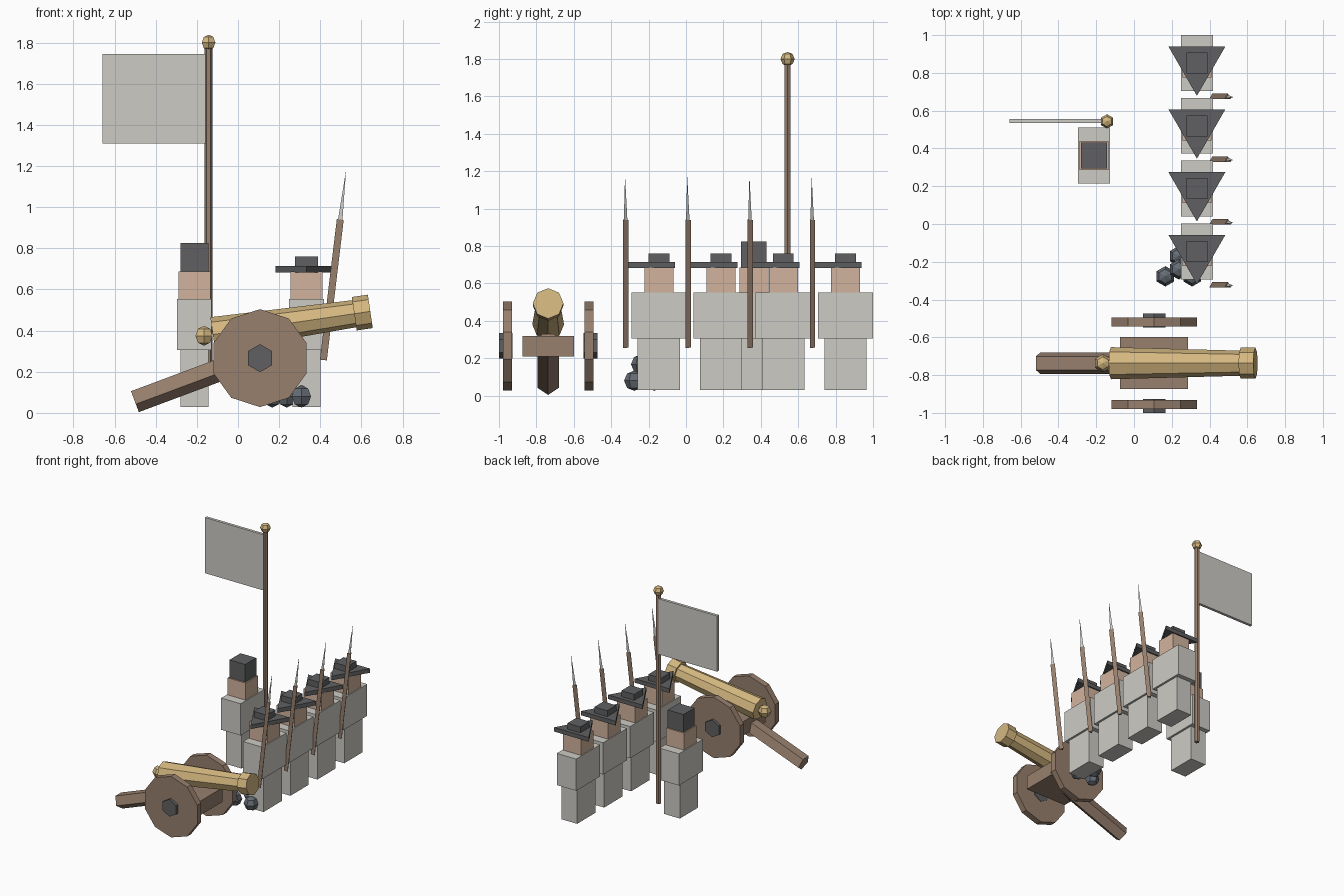
import bpy
import math
from mathutils import Vector

cube = bpy.data.objects.get("Cube")
if cube:
    bpy.data.objects.remove(cube, do_unlink=True)


def material(name, r, g, b):
    m = bpy.data.materials.new(name)
    m.use_nodes = True
    m.diffuse_color = (r, g, b, 1)
    m.node_tree.nodes["Principled BSDF"].inputs["Base Color"].default_value = (r, g, b, 1)
    return m


CLOTH = material("pale_cloth", 0.61, 0.60, 0.56)
SKIN = material("skin", 0.64, 0.45, 0.34)
FELT = material("dark_felt", 0.115, 0.117, 0.122)
WOOD = material("brown_wood", 0.31, 0.215, 0.155)
BRASS = material("brass", 0.66, 0.475, 0.215)
STEEL = material("steel", 0.61, 0.61, 0.58)
SHOT = material("iron_shot", 0.13, 0.15, 0.175)


def make(name, verts, faces, mat):
    mesh = bpy.data.meshes.new(name)
    mesh.from_pydata(verts, [], faces)
    mesh.materials.append(mat)
    obj = bpy.data.objects.new(name, mesh)
    bpy.context.collection.objects.link(obj)
    return obj


def box(name, centre, size, mat):
    bpy.ops.mesh.primitive_cube_add(size=1, location=centre)
    obj = bpy.context.object
    obj.name = name
    obj.scale = size
    obj.data.materials.append(mat)
    return obj


def ball(name, centre, r, mat):
    bpy.ops.mesh.primitive_uv_sphere_add(segments=6, ring_count=4, radius=r, location=centre)
    obj = bpy.context.object
    obj.name = name
    obj.data.materials.append(mat)
    return obj


def prism(name, start, end, r0, r1, sides, corner, mat):
    """Tapered prism from start to end; corner is the direction of one vertex."""
    a, b = Vector(start), Vector(end)
    d = (b - a).normalized()
    u = Vector(corner)
    u = (u - d * u.dot(d)).normalized()
    v = d.cross(u)
    turns = [2 * math.pi * i / sides for i in range(sides)]
    verts = [p + (u * math.cos(t) + v * math.sin(t)) * r
             for p, r in ((a, r0), (b, max(r1, 0.0005))) for t in turns]
    faces = [(i, (i + 1) % sides, sides + (i + 1) % sides, sides + i) for i in range(sides)]
    faces += [tuple(reversed(range(sides))), tuple(range(sides, 2 * sides))]
    return make(name, verts, faces, mat)


UP, DOWN, FRONT, BACK, SIDE = (0, 0, 1), (0, 0, -1), (0, -1, 0), (0, 1, 0), (1, 0, 0)


def body(name, x, y):
    box(name + "_legs", (x, y, 0.167), (0.136, 0.226, 0.275), CLOTH)
    box(name + "_torso", (x, y, 0.429), (0.168, 0.295, 0.248), CLOTH)
    box(name + "_head", (x, y, 0.619), (0.155, 0.155, 0.134), SKIN)


# Rank of four soldiers with three-cornered hats and muskets
for i in range(4):
    x, y = 0.333, -0.145 + 0.3325 * i
    name = f"soldier_{i + 1}"
    body(name, x, y)
    prism(name + "_hat_brim", (x, y, 0.683), (x, y, 0.715), 0.174, 0.174, 3, FRONT, FELT)
    box(name + "_hat_crown", (x, y, 0.737), (0.111, 0.111, 0.048), FELT)
    my = y - 0.181
    prism(name + "_musket", (0.415, my, 0.257), (0.497, my, 0.94), 0.0195, 0.0195, 3, BACK, WOOD)
    prism(name + "_bayonet", (0.497, my, 0.94), (0.524, my, 1.17), 0.0125, 0, 3, BACK, STEEL)

# Standard bearer with tall hat, pole and flag
body("bearer", -0.212, 0.363)
box("bearer_hat", (-0.212, 0.363, 0.755), (0.136, 0.136, 0.14), FELT)
prism("flag_pole", (-0.143, 0.543, 0.14), (-0.143, 0.543, 1.78), 0.019, 0.019, 6, SIDE, WOOD)
ball("pole_finial", (-0.143, 0.543, 1.8), 0.038, BRASS)
box("flag", (-0.402, 0.546, 1.527), (0.515, 0.022, 0.435), CLOTH)

# Gun carriage: wheels, hubs, axle block and trail
CY, WX, WZ = -0.737, 0.107, 0.266
for label, s in (("right", -1), ("left", 1)):
    prism(label + "_wheel", (WX, CY + s * 0.194, WZ), (WX, CY + s * 0.242, WZ),
          0.238, 0.238, 10, UP, WOOD)
    prism(label + "_hub", (WX, CY + s * 0.19, WZ), (WX, CY + s * 0.263, WZ),
          0.068, 0.068, 6, UP, FELT)
box("axle_block", (WX, CY, 0.265), (0.36, 0.275, 0.11), WOOD)
prism("carriage_trail", (-0.503, CY, 0.06), (0.1, CY, 0.285), 0.06, 0.06, 5, DOWN, WOOD)

# Gun barrel, muzzle ring and breech knob along one tilted axis


def on_axis(x):
    return (x, CY, 0.381 + 0.147 * (x + 0.122))


prism("gun_barrel", on_axis(-0.122), on_axis(0.58), 0.085, 0.066, 8, UP, BRASS)
prism("muzzle_ring", on_axis(0.565), on_axis(0.643), 0.082, 0.082, 8, UP, BRASS)
ball("breech_knob", on_axis(-0.165), 0.048, BRASS)

# Stack of round shot
for i, c in enumerate(((0.166, -0.277, 0.08), (0.308, -0.277, 0.08),
                       (0.237, -0.17, 0.08), (0.237, -0.24, 0.168))):
    ball(f"shot_{i + 1}", c, 0.054, SHOT)
